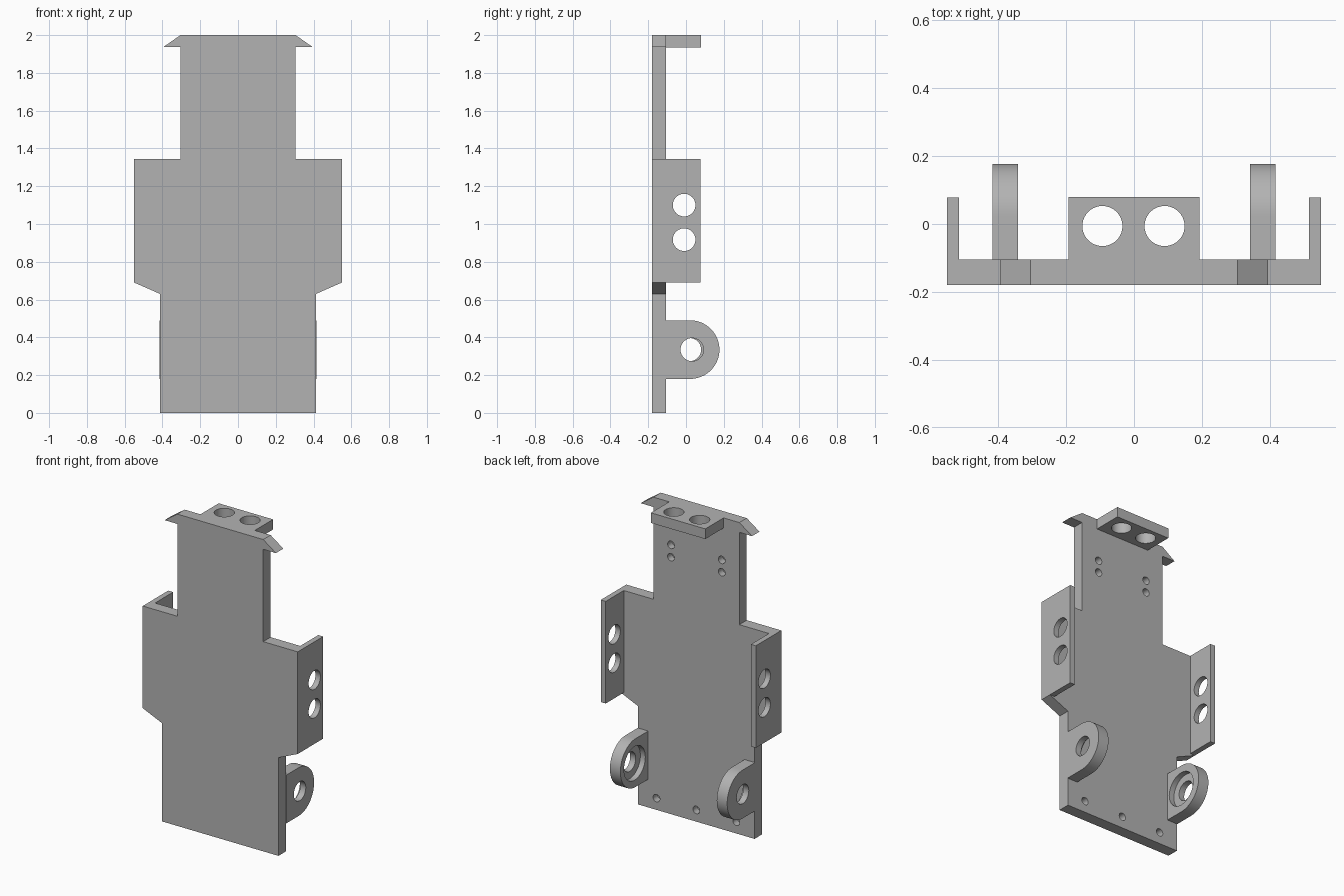
import bpy, bmesh, math
from mathutils import Matrix, Vector

if "Cube" in bpy.data.objects:
    bpy.data.objects.remove(bpy.data.objects["Cube"])

grey = bpy.data.materials.new("plain grey")
grey.diffuse_color = (0.45, 0.45, 0.45, 1)
grey.use_nodes = True
grey.node_tree.nodes["Principled BSDF"].inputs["Base Color"].default_value = grey.diffuse_color

FRONT, BACK = -0.18, -0.105   # plate faces along y


def make_object(name, bm):
    bmesh.ops.recalc_face_normals(bm, faces=bm.faces)
    mesh = bpy.data.meshes.new(name)
    bm.to_mesh(mesh)
    bm.free()
    mesh.materials.append(grey)
    obj = bpy.data.objects.new(name, mesh)
    bpy.context.collection.objects.link(obj)
    return obj


def prism(name, points, offset):
    """Extrude a flat 3D outline along offset."""
    bm = bmesh.new()
    face = bm.faces.new([bm.verts.new(p) for p in points])
    ext = bmesh.ops.extrude_face_region(bm, geom=[face])
    verts = [v for v in ext["geom"] if isinstance(v, bmesh.types.BMVert)]
    bmesh.ops.translate(bm, verts=verts, vec=offset)
    return make_object(name, bm)


def box(name, lo, hi):
    (x0, y0, z0), (x1, y1, z1) = lo, hi
    return prism(name, [(x0, y0, z0), (x1, y0, z0), (x1, y1, z0), (x0, y1, z0)],
                 (0, 0, z1 - z0))


def drill(obj, holes):
    """Cut round holes given as (centre, axis, radius, length)."""
    for centre, axis, radius, length in holes:
        bm = bmesh.new()
        turn = Vector(axis).to_track_quat("Z", "Y").to_matrix().to_4x4()
        bmesh.ops.create_cone(bm, cap_ends=True, segments=40, radius1=radius,
                              radius2=radius, depth=length,
                              matrix=Matrix.Translation(centre) @ turn)
        cutter = make_object("hole_cutter", bm)
        mod = obj.modifiers.new("hole", "BOOLEAN")
        mod.operation, mod.solver, mod.object = "DIFFERENCE", "EXACT", cutter
        bpy.context.view_layer.objects.active = obj
        bpy.ops.object.modifier_apply(modifier=mod.name)
        bpy.data.objects.remove(cutter)


# Main plate with shoulders and hooked top, from a half outline
half = [(0.413, 0), (0.413, 0.63), (0.55, 0.69), (0.55, 1.345), (0.305, 1.345),
        (0.305, 1.937), (0.395, 1.937), (0.305, 2.0)]
outline = half + [(-x, z) for x, z in reversed(half)]
plate = prism("back_plate", [(x, FRONT, z) for x, z in outline], (0, BACK - FRONT, 0))

# Shallow pilot holes in the rear face
pilots = [(x, 0.075) for x in (-0.283, 0, 0.283)]
pilots += [(x, z) for x in (-0.18, 0.18) for z in (1.648, 1.727)]
drill(plate, [((x, BACK, z), (0, 1, 0), 0.024, 0.09) for x, z in pilots])
parts = [plate]

# Top tab with two vertical holes
tab = box("top_tab", (-0.193, BACK, 1.935), (0.193, 0.08, 2.0))
drill(tab, [((x, -0.006, 1.97), (0, 0, 1), 0.059, 0.3) for x in (-0.093, 0.09)])
parts.append(tab)

for side, s in (("right", 1), ("left", -1)):
    # Side flange with two cross holes
    flange = box(side + "_flange", (min(s * 0.515, s * 0.55), BACK, 0.69),
                 (max(s * 0.515, s * 0.55), 0.078, 1.345))
    drill(flange, [((s * 0.53, -0.01, z), (1, 0, 0), 0.06, 0.2) for z in (0.917, 1.1)])
    parts.append(flange)

    # Rounded pivot ear, counterbored on its inner face
    cy, cz, r = 0.022, 0.335, 0.155
    arc = [(cy + r * math.cos(a), cz + r * math.sin(a))
           for a in (math.pi * (i / 32 - 0.5) for i in range(33))]
    profile = [(BACK, cz - r)] + arc + [(BACK, cz + r)]
    ear = prism(side + "_pivot_ear", [(s * 0.342, y, z) for y, z in profile],
                (s * 0.074, 0, 0))
    hy = 0.032 if s > 0 else 0.019
    drill(ear, [((s * 0.38, hy, cz), (1, 0, 0), 0.061, 0.3),
                ((s * 0.342, hy, cz), (1, 0, 0), 0.108, 0.07)])
    parts.append(ear)

# Smooth only the curved walls
bpy.ops.object.select_all(action="DESELECT")
for obj in parts:
    obj.select_set(True)
bpy.context.view_layer.objects.active = plate
bpy.ops.object.shade_smooth_by_angle(angle=math.radians(30))
